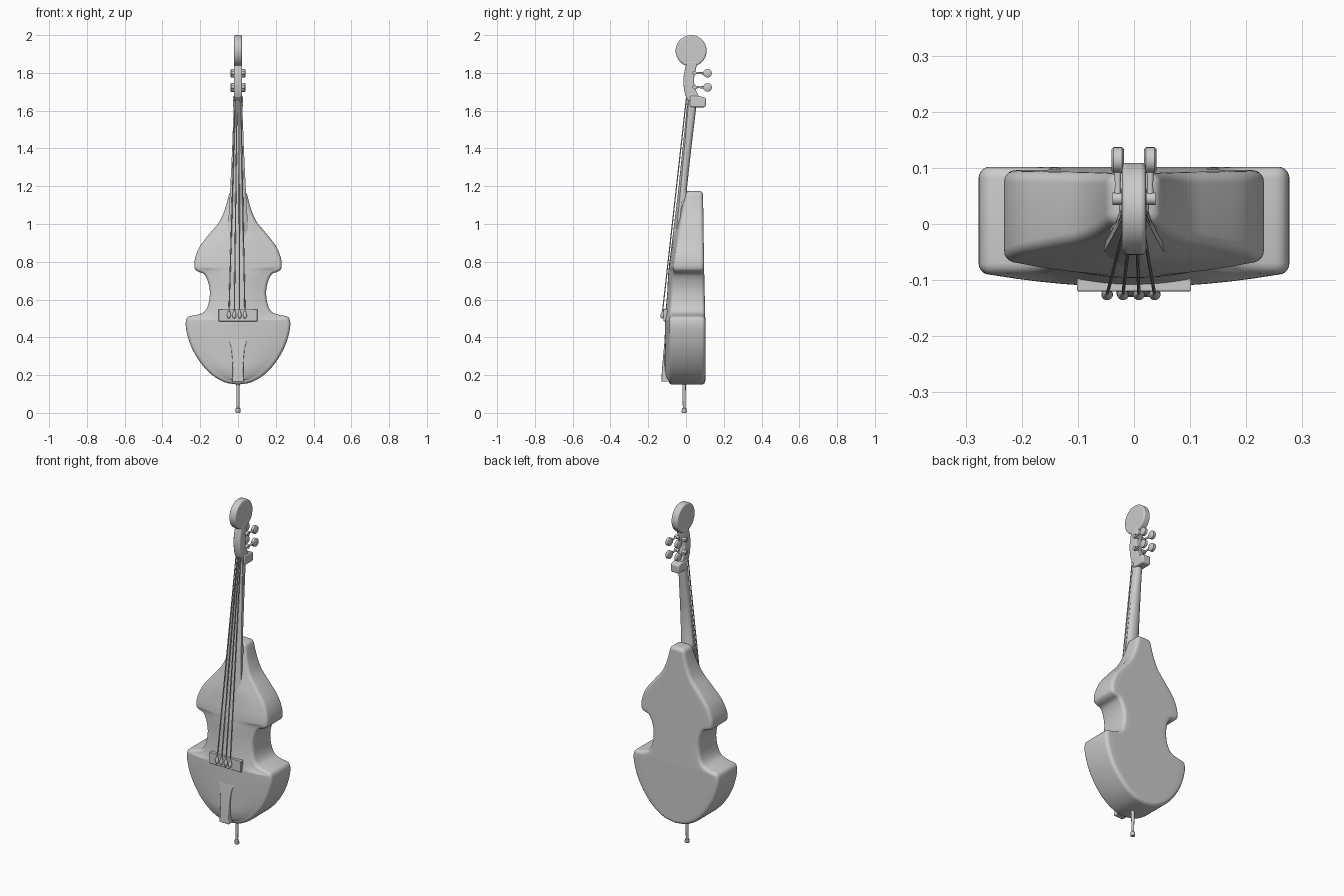
import bpy, bmesh
from math import sin, cos, pi
from mathutils import Vector

if "Cube" in bpy.data.objects:
    bpy.data.objects.remove(bpy.data.objects["Cube"])


def finish(name, bm, bevel=0.0, mirror=False, angle=0.7):
    bmesh.ops.remove_doubles(bm, verts=bm.verts, dist=1e-5)
    bmesh.ops.recalc_face_normals(bm, faces=bm.faces)
    me = bpy.data.meshes.new(name)
    bm.to_mesh(me)
    bm.free()
    ob = bpy.data.objects.new(name, me)
    bpy.context.collection.objects.link(ob)
    bpy.ops.object.select_all(action='DESELECT')
    ob.select_set(True)
    bpy.context.view_layer.objects.active = ob
    if mirror:
        ob.modifiers.new("mirror", 'MIRROR').use_clip = True
    if bevel:
        b = ob.modifiers.new("bevel", 'BEVEL')
        b.width, b.segments, b.limit_method = bevel, 3, 'ANGLE'
    bpy.ops.object.shade_smooth_by_angle(angle=angle)
    return ob


def spline(pts, n):
    """Catmull-Rom through the points."""
    p = [Vector(q) for q in pts]
    p = [2 * p[0] - p[1]] + p + [2 * p[-1] - p[-2]]
    out = []
    for i in range(1, len(p) - 2):
        a, b, c, d = p[i - 1:i + 3]
        for k in range(n):
            t = k / n
            out.append(0.5 * (2 * b + (c - a) * t + (2 * a - 5 * b + 4 * c - d) * t * t
                              + (3 * b - a - 3 * c + d) * t ** 3))
    return out + [p[-2]]


def loft(name, rings, cap=True, **kw):
    """Skin closed rings of equal length."""
    bm = bmesh.new()
    rows = [[bm.verts.new(v) for v in r] for r in rings]
    n = len(rows[0])
    for a, b in zip(rows, rows[1:]):
        for j in range(n):
            bm.faces.new((a[j], a[(j + 1) % n], b[(j + 1) % n], b[j]))
    if cap:
        bm.faces.new(rows[0])
        bm.faces.new(rows[-1])
    return finish(name, bm, **kw)


def rod(name, a, b, stations, seg=16, **kw):
    """Turned shape from a to b; stations are (fraction, radius)."""
    a, b = Vector(a), Vector(b)
    d = b - a
    u = d.orthogonal().normalized()
    w = d.normalized().cross(u)
    rings = [[a + d * t + r * (u * cos(2 * pi * k / seg) + w * sin(2 * pi * k / seg))
              for k in range(seg)] for t, r in stations]
    return loft(name, rings, **kw)


def lerp_table(tab, z):
    for (z0, y0), (z1, y1) in zip(tab, tab[1:]):
        if z <= z1:
            return y0 + (y1 - y0) * max(0, (z - z0) / (z1 - z0))
    return tab[-1][1]


# Body: waisted half outline (x, z), rounded rims, arched front
half = spline([(0, .15), (.07, .162), (.14, .203), (.2, .268), (.245, .345), (.27, .42), (.277, .475),
               (.265, .508), (.222, .518), (.18, .534), (.157, .575), (.149, .64), (.159, .695), (.18, .735),
               (.212, .748), (.23, .768), (.227, .82), (.2, .885), (.145, .955), (.1, 1.01), (.072, 1.07),
               (.056, 1.125), (.046, 1.162), (.028, 1.174), (0, 1.175)], 4)
FRONT = [(.15, -.092), (.5, -.09), (.7, -.076), (.8, -.066), (1.0, -.034), (1.175, 0.0)]
BACK = [(.15, .102), (.5, .102), (.76, .096), (1.175, .09)]
bm = bmesh.new()
rows = []
R, ARC, STRIP = .02, 5, 6
for i, p in enumerate(half):
    t = (half[min(i + 1, len(half) - 1)] - half[max(i - 1, 0)]).normalized()
    nrm = Vector((t.y, -t.x))
    if p.x == 0:
        nrm = Vector((0, -1 if i == 0 else 1))

    def pt(s, inset, table, sign, depth, arch=0):
        q = p - nrm * inset
        x = max(q.x, 0)
        y = lerp_table(table, q.y) + sign * depth - arch * (1 - s * s) * min(1, x / .15)
        return (x * s, y, q.y)
    row = [pt(k / STRIP, R, FRONT, 1, 0, .022) for k in range(STRIP)]
    arc = [k * pi / 2 / ARC for k in range(ARC + 1)]
    row += [pt(1, R * (1 - sin(a)), FRONT, 1, R * (1 - cos(a))) for a in arc]
    row += [pt(1, R * (1 - sin(a)), BACK, -1, R * (1 - cos(a))) for a in reversed(arc)]
    row += [pt(k / STRIP, R, BACK, -1, 0) for k in reversed(range(STRIP))]
    rows.append([bm.verts.new(v) for v in row])
for a, b in zip(rows, rows[1:]):
    for j in range(len(a) - 1):
        bm.faces.new((a[j], a[j + 1], b[j + 1], b[j]))
bmesh.ops.dissolve_degenerate(bm, dist=1e-5, edges=bm.edges)
finish("body", bm, mirror=True)


# Fingerboard: curved top, tapering upwards
def board_ring(z, w, y, th, rise):
    top = [(w * (1 - k / 4), y - rise * (1 - (1 - k / 4) ** 2), z) for k in range(9)]
    return top + [(-w, y + th, z), (w, y + th, z)]


loft("fingerboard", [board_ring(.81, .063, -.066, .012, .02), board_ring(1.17, .042, -.03, .014, .012),
                     board_ring(1.69, .017, .018, .014, .006)])

# Neck: half-round section running from the body to the pegbox
neck = []
for z, w, yf, yb in [(1.12, .042, -.025, .03), (1.18, .04, -.025, .004), (1.4, .031, -.004, .028),
                     (1.6, .024, .014, .052), (1.66, .021, .018, .06)]:
    neck.append([(w * cos(a), yf + (yb - yf) * sin(a) ** .6, z)
                 for a in [k * pi / 12 for k in range(1, 12)]] + [(-w, yf, z), (w, yf, z)])
loft("neck", neck)


# Pegbox side profile (y, z), with the heel block behind
def slab(name, prof, w, bevel):
    loft(name, [[(x, y, z) for y, z in prof] for x in (-w, w)], bevel=bevel)


slab("pegbox", spline([(.008, 1.655), (-.008, 1.7), (-.014, 1.76), (-.008, 1.81), (.005, 1.86)], 3)
     + spline([(.062, 1.86), (.05, 1.81), (.042, 1.76), (.052, 1.71), (.072, 1.665), (.06, 1.63)], 3), .022, .006)
slab("neck_block", [(.02, 1.618), (.104, 1.618), (.106, 1.668), (.075, 1.676), (.02, 1.68)], .027, .008)

# Head disc
slab("scroll", [(.027 + .082 * cos(k * pi / 24), 1.917 + .083 * sin(k * pi / 24)) for k in range(48)], .021, .008)

# Tuning pegs: side plug, shaft and round key
for s in (-1, 1):
    for z in (1.725, 1.8):
        rod("peg_plug", (s * .01, .045, z), (s * .038, .045, z), [(0, .011), (1, .011)])
        rod("peg_shaft", (s * .029, .04, z), (s * .029, .1, z - .002), [(0, .007), (.5, .005), (1, .007)])
        rod("peg_key", (s * .018, .114, z - .002), (s * .04, .114, z - .002),
            [(0, .019), (.15, .023), (.85, .023), (1, .019)], seg=24)

# Bridge bar
slab("bridge", [(-.12, .485), (-.085, .485), (-.085, .55), (-.12, .55)], .102, .003)

# Strings with drop-shaped ends
for k in range(4):
    xb, xt = -.048 + .0283 * k, -.014 + .0093 * k
    rod("string", (xb, -.126, .52), (xt, .006, 1.7), [(0, .003), (1, .003)], seg=8)
    rod("string_end", (xb, -.127, .5), (xb, -.122, .55),
        [(0, .003), (.1, .008), (.3, .0105), (.5, .009), (.8, .004), (1, .002)], seg=12)

# Tailpiece: flared plate leaning on the front
tail = []
for z, w, y in [(.165, .031, -.13), (.22, .028, -.128), (.29, .03, -.122), (.345, .036, -.117),
                (.375, .045, -.114), (.395, .049, -.112)]:
    tail.append([(-w, y, z), (w, y, z), (w, -.085, z), (-w, -.085, z)])
loft("tailpiece", tail, bevel=.004)

# Endpin with foot
rod("endpin", (0, -.01, 0), (0, -.01, .17),
    [(0, .011), (.02, .013), (.13, .012), (.16, .007), (.8, .009), (1, .01)])
